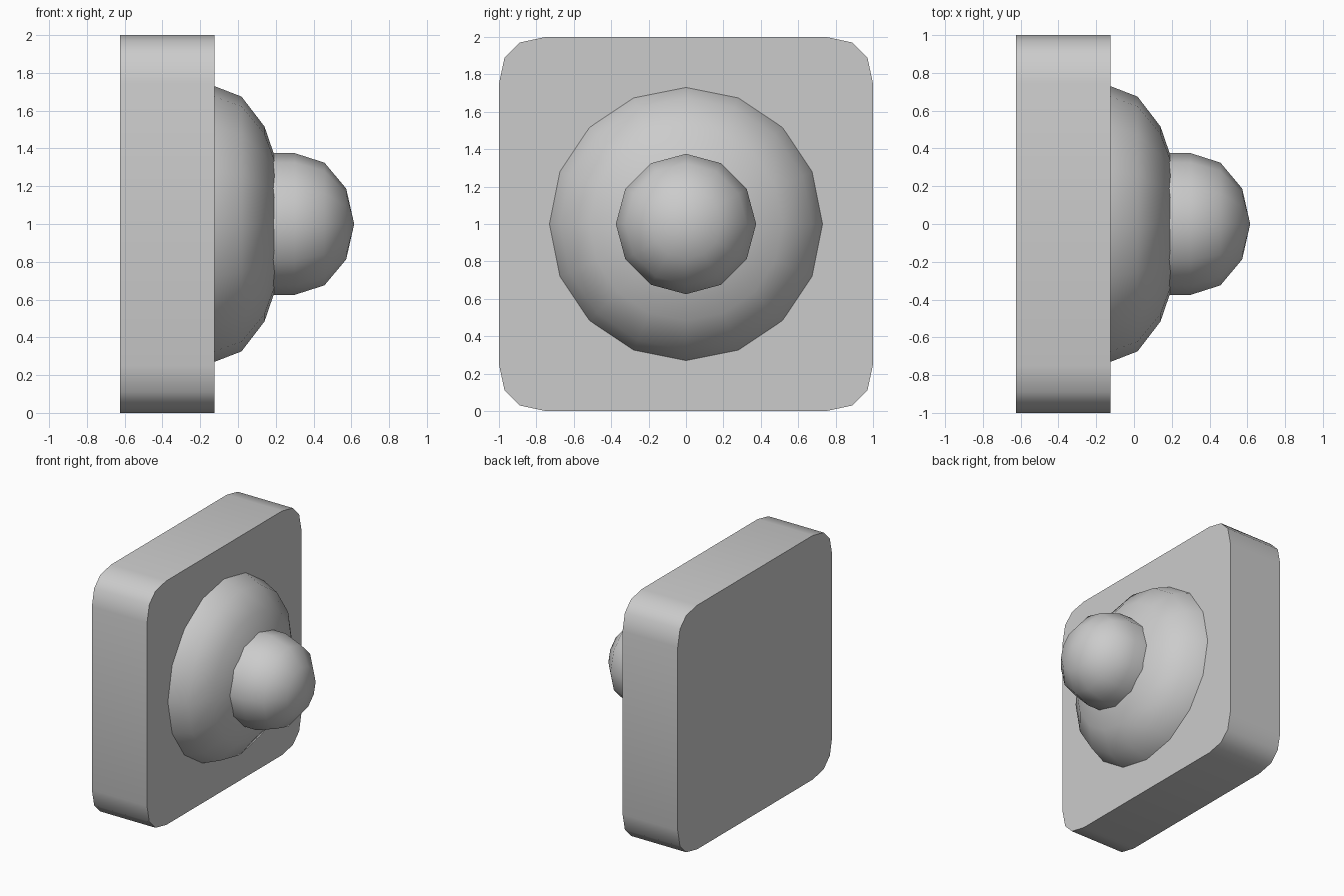
import bpy, bmesh, math

old = bpy.data.objects.get("Cube")
if old:
    bpy.data.objects.remove(old, do_unlink=True)

grey = bpy.data.materials.new("light_grey")
grey.use_nodes = True
colour = (0.6, 0.6, 0.6, 1)
grey.diffuse_color = colour
grey.node_tree.nodes["Principled BSDF"].inputs["Base Color"].default_value = colour


def add_object(name, bm, angle):
    bmesh.ops.recalc_face_normals(bm, faces=bm.faces)
    mesh = bpy.data.meshes.new(name)
    bm.to_mesh(mesh)
    bm.free()
    mesh.materials.append(grey)
    obj = bpy.data.objects.new(name, mesh)
    bpy.context.collection.objects.link(obj)
    bpy.ops.object.select_all(action="DESELECT")
    obj.select_set(True)
    bpy.context.view_layer.objects.active = obj
    bpy.ops.object.shade_smooth_by_angle(angle=math.radians(angle))
    return obj


def turned(name, profile, sides):
    """Spin (x, radius) rings around the x axis, the last point being the tip."""
    bm = bmesh.new()
    rings = []
    for x, r in profile[:-1]:
        turns = [2 * math.pi * i / sides for i in range(sides)]
        rings.append([bm.verts.new((x, r * math.sin(a), 1 + r * math.cos(a))) for a in turns])
    tip = bm.verts.new((profile[-1][0], 0, 1))
    bm.faces.new(rings[0])
    for i in range(sides):
        j = (i + 1) % sides
        for a, b in zip(rings, rings[1:]):
            bm.faces.new((a[i], a[j], b[j], b[i]))
        bm.faces.new((rings[-1][i], rings[-1][j], tip))
    return add_object(name, bm, 60)


def dome_profile(centre, depth, radius, steps):
    angles = [math.pi / 2 * i / steps for i in range(steps + 1)]
    return [(centre + depth * math.sin(a), radius * math.cos(a)) for a in angles]


# Square back plate with rounded corners
corner = [(1, 0.75), (0.97, 0.89), (0.89, 0.97), (0.75, 1)]
outline = []
for quarter in range(4):
    a = quarter * math.pi / 2
    c, s = math.cos(a), math.sin(a)
    outline += [(y * c - z * s, y * s + z * c) for y, z in corner]
bm = bmesh.new()
face = bm.faces.new([bm.verts.new((-0.625, y, 1 + z)) for y, z in outline])
extruded = bmesh.ops.extrude_face_region(bm, geom=[face], use_keep_orig=True)
front = [v for v in extruded["geom"] if isinstance(v, bmesh.types.BMVert)]
bmesh.ops.translate(bm, verts=front, vec=(0.5, 0, 0))
add_object("back_plate", bm, 45)

# Flattened dome on the plate
turned("wide_dome", dome_profile(-0.125, 0.375, 0.73, 4), 16)

# Round knob with a short straight neck
turned("knob", [(0.1, 0.375)] + dome_profile(0.3, 0.315, 0.375, 3), 12)
